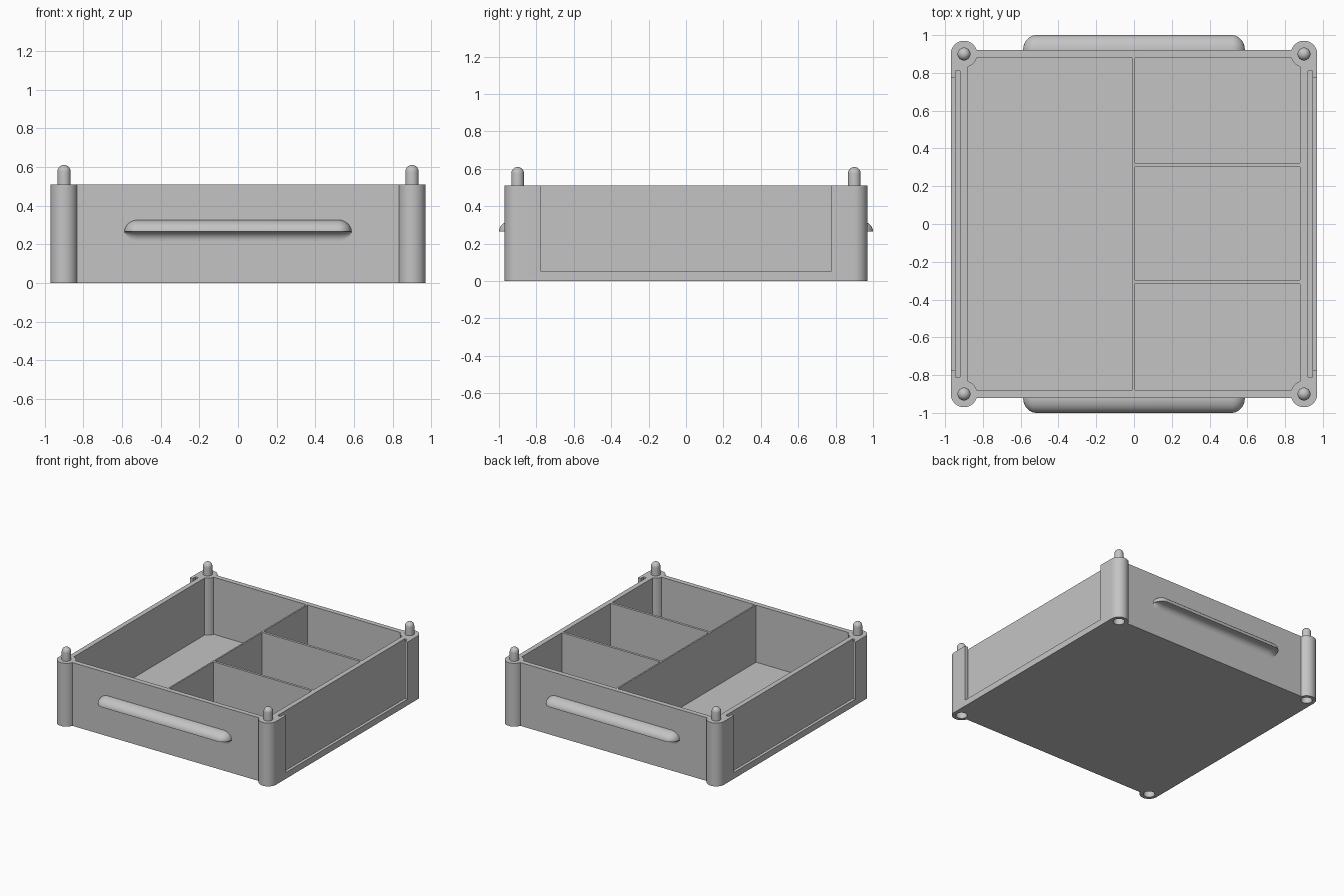
import bpy
import bmesh
from math import sin, cos, pi, asin, radians

cube = bpy.data.objects.get("Cube")
if cube:
    bpy.data.objects.remove(cube)

grey = bpy.data.materials.new("light grey plastic")
grey.use_nodes = True
COLOUR = (0.55, 0.55, 0.55, 1)
grey.diffuse_color = COLOUR
grey.node_tree.nodes["Principled BSDF"].inputs["Base Color"].default_value = COLOUR

HEIGHT, FLOOR = 0.51, 0.05
OUT_X, OUT_Y, IN = 0.97, 0.92, 0.88      # wall planes
POST, POST_R = 0.9, 0.07                 # corner post centre and radius
CORNERS = [(1, 1), (-1, 1), (-1, -1), (1, -1)]


def finish(name, bm, smooth=True):
    bmesh.ops.recalc_face_normals(bm, faces=bm.faces[:])
    mesh = bpy.data.meshes.new(name)
    bm.to_mesh(mesh)
    bm.free()
    mesh.materials.append(grey)
    obj = bpy.data.objects.new(name, mesh)
    bpy.context.collection.objects.link(obj)
    if smooth:
        shade(obj)
    return obj


def shade(obj):
    bpy.ops.object.select_all(action='DESELECT')
    obj.select_set(True)
    bpy.context.view_layer.objects.active = obj
    bpy.ops.object.shade_smooth_by_angle(angle=radians(35))


def loft(name, rings, smooth=True):
    """Skin a list of equal rings and cap both ends."""
    bm = bmesh.new()
    rows = [[bm.verts.new(p) for p in ring] for ring in rings]
    n = len(rows[0])
    for a, b in zip(rows, rows[1:]):
        for i in range(n):
            j = (i + 1) % n
            bm.faces.new((a[i], a[j], b[j], b[i]))
    bm.faces.new(rows[0])
    bm.faces.new(rows[-1])
    return finish(name, bm, smooth)


def prism(name, outline, z0, z1):
    return loft(name, [[(x, y, z) for x, y in outline] for z in (z0, z1)], False)


def box(name, x0, x1, y0, y1, z0, z1):
    return prism(name, [(x0, y0), (x1, y0), (x1, y1), (x0, y1)], z0, z1)


def lathe(name, x, y, profile, steps=32):
    return loft(name, [[(x + r * cos(2 * pi * i / steps), y + r * sin(2 * pi * i / steps), z)
                        for i in range(steps)] for r, z in profile])


def cornered_outline(a0, a1, steps):
    """Outline with an arc of the post circle at each of the four corners."""
    pts = []
    for sx, sy in CORNERS:
        arc = []
        for i in range(steps + 1):
            a = a0 + (a1 - a0) * i / steps
            arc.append((sx * (POST + POST_R * cos(a)), sy * (POST + POST_R * sin(a))))
        pts += arc if sx * sy > 0 else arc[::-1]
    return pts


def cut(target, cutter):
    cutter.hide_render = True
    mod = target.modifiers.new("cut", 'BOOLEAN')
    mod.operation, mod.solver, mod.object = 'DIFFERENCE', 'EXACT', cutter
    bpy.ops.object.select_all(action='DESELECT')
    target.select_set(True)
    bpy.context.view_layer.objects.active = target
    bpy.ops.object.modifier_apply(modifier=mod.name)
    bpy.data.objects.remove(cutter)


# Tray body with round corner posts
wall_angle = asin((OUT_Y - POST) / POST_R)
tray = prism("tray_body", cornered_outline(0, pi - wall_angle, 20), 0, HEIGHT)

# Inner cavity, leaving the posts in its corners
in_angle = asin((POST - IN) / POST_R)
cut(tray, prism("cavity_cutter", cornered_outline(1.5 * pi - in_angle, pi + in_angle, 8),
                FLOOR, HEIGHT + 0.1))

# Side grooves with open windows for slide-in panels
for s in (-1, 1):
    cut(tray, box("groove_cutter", *sorted((s * 0.92, s * 0.945)), -0.81, 0.81, 0.03, 0.7))
    cut(tray, box("window_cutter", *sorted((s * 0.93, s * 1.1)), -0.775, 0.775, 0.05, 0.8))

# Stacking sockets below and pegs above each post
for sx, sy in CORNERS:
    x, y = sx * POST, sy * POST
    cut(tray, lathe("socket_cutter", x, y, [(0.042, -0.05), (0.042, 0.11)]))
    side = ("left" if sx > 0 else "right") + ("_back" if sy > 0 else "_front")
    dome = [(0.034 * cos(a), 0.576 + 0.034 * sin(a))
            for a in (pi / 2 * i / 8 * 0.97 for i in range(9))]
    lathe("peg_" + side, x, y, [(0.034, HEIGHT - 0.01)] + dome)
shade(tray)

# Compartment dividers
box("long_divider", -0.008, 0.004, -IN, IN, FLOOR, HEIGHT)
for name, y in (("front", -0.307), ("back", 0.313)):
    box("cross_divider_" + name, 0.004, IN, y - 0.01, y + 0.01, FLOOR, HEIGHT)

# Handles: rounded top, flat lip and a cove beneath, tapering at both ends
COVE, DEPTH, RISE, HANDLE_Z = 0.047, 0.08, 0.061, 0.265
quarter = [pi / 2 * i / 10 for i in range(11)]
profile = [(-0.01, -COVE)]
profile += [(COVE - COVE * cos(a), COVE * sin(a) - COVE) for a in quarter]
profile += [(DEPTH * cos(a), RISE * sin(a)) for a in quarter]
profile += [(-0.01, RISE)]
ends = [(0.517 + 0.07 * sin(a * 0.98), cos(a * 0.98)) for a in quarter]
stations = [(-x, k) for x, k in reversed(ends)] + ends
for name, s in (("front", -1), ("back", 1)):
    loft("handle_" + name, [[(x, s * (OUT_Y + k * d), HANDLE_Z + k * h) for d, h in profile]
                            for x, k in stations])
